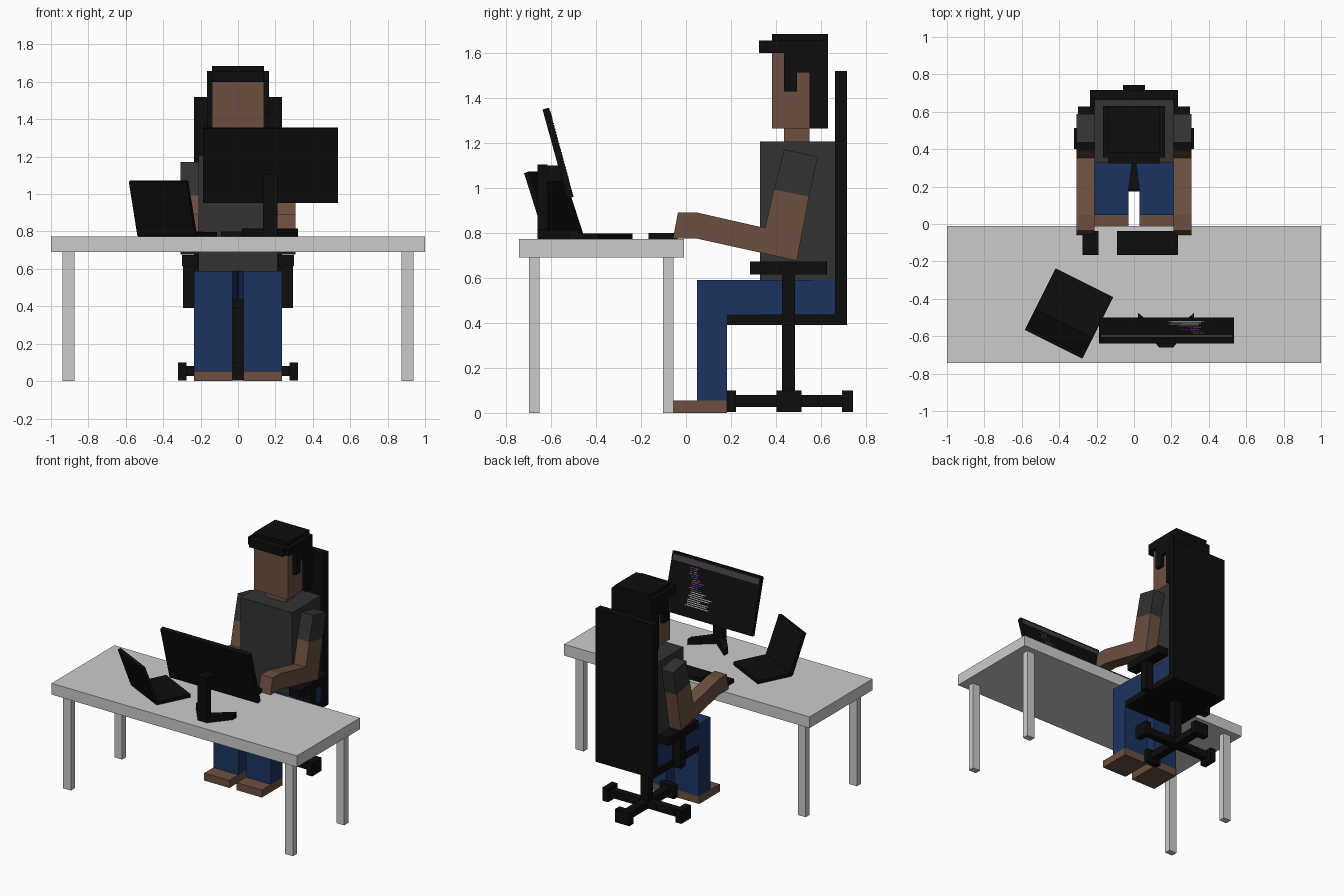
import bpy, bmesh, math, random
from mathutils import Matrix

def material(name, r, g, b):
    m = bpy.data.materials.new(name)
    m.diffuse_color = (r, g, b, 1)
    return m

BLACK = material("black", 0.004, 0.004, 0.004)
SHIRT = material("shirt", 0.033, 0.033, 0.033)
SKIN = material("skin", 0.15, 0.08, 0.05)
DENIM = material("denim", 0.011, 0.033, 0.12)
BAR = material("screen_bar", 0.05, 0.05, 0.05)
CODE = [material("code_orange", 0.6, 0.12, 0.02), material("code_blue", 0.03, 0.08, 0.6),
        material("code_purple", 0.2, 0.03, 0.4), material("code_white", 0.5, 0.5, 0.5)]

def prism(name, profile, lo, hi, axis, mat=None, matrix=None):
    """Extrude a profile: (y, z) points along 'x', or (x, y) points along 'z'."""
    bm = bmesh.new()
    rings = []
    for d in (lo, hi):
        rings.append([bm.verts.new((d, a, b) if axis == 'x' else (a, b, d)) for a, b in profile])
    n = len(profile)
    for r in rings:
        bm.faces.new(r)
    for i in range(n):
        j = (i + 1) % n
        bm.faces.new((rings[0][i], rings[0][j], rings[1][j], rings[1][i]))
    bmesh.ops.recalc_face_normals(bm, faces=bm.faces)
    me = bpy.data.meshes.new(name)
    bm.to_mesh(me)
    bm.free()
    if mat:
        me.materials.append(mat)
    ob = bpy.data.objects.new(name, me)
    bpy.context.collection.objects.link(ob)
    if matrix:
        ob.matrix_world = matrix
    return ob

def box(name, x, y, z, mat=None, matrix=None):
    pts = [(x[0], y[0]), (x[1], y[0]), (x[1], y[1]), (x[0], y[1])]
    return prism(name, pts, z[0], z[1], 'z', mat, matrix)

def span(s, a, b):
    return tuple(sorted((s * a, s * b)))

# Desk
box("desk_top", (-1, 1), (-0.742, -0.01), (0.69, 0.773))
for s in (-1, 1):
    for y in (-0.698, -0.102):
        box("desk_leg", span(s, 0.873, 0.937), (y, y + 0.047), (0, 0.69))

# Office chair
box("seat", (-0.235, 0.235), (0.182, 0.716), (0.39, 0.437), BLACK)
box("backrest", (-0.235, 0.235), (0.662, 0.716), (0.39, 1.52), BLACK)
box("chair_column", (-0.03, 0.03), (0.427, 0.484), (0.03, 0.39), BLACK)
box("chair_base_side_bar", (-0.29, 0.29), (0.43, 0.484), (0.027, 0.08), BLACK)
box("chair_base_long_bar", (-0.03, 0.03), (0.2, 0.72), (0.027, 0.08), BLACK)
for s in (-1, 1):
    box("chair_side_foot", span(s, 0.275, 0.322), (0.402, 0.514), (0.003, 0.1), BLACK)
    yc = 0.458 + s * 0.26
    box("chair_end_foot", (-0.058, 0.058), (yc - 0.025, yc + 0.025), (0.003, 0.1), BLACK)
    box("armrest_post", span(s, 0.23, 0.295), (0.427, 0.484), (0.39, 0.617), BLACK)
    box("armrest", span(s, 0.215, 0.3), (0.284, 0.627), (0.615, 0.673), BLACK)

# Torso, neck and head
box("torso", (-0.21, 0.21), (0.329, 0.662), (0.59, 1.207), SHIRT)
box("neck", (-0.08, 0.08), (0.436, 0.55), (1.2, 1.27), SKIN)
box("head", (-0.139, 0.139), (0.382, 0.6), (1.265, 1.65), SKIN)

# Hair: crown, fringe band, back block and stepped sideburns
box("hair_crown", (-0.139, 0.139), (0.382, 0.631), (1.65, 1.684), BLACK)
box("hair_fringe", (-0.139, 0.139), (0.324, 0.39), (1.6, 1.657), BLACK)
box("hair_back", (-0.166, 0.166), (0.55, 0.631), (1.265, 1.657), BLACK)
side_hair = [(0.355, 1.6), (0.436, 1.6), (0.436, 1.43), (0.493, 1.43), (0.493, 1.514),
             (0.55, 1.514), (0.55, 1.657), (0.355, 1.657)]
for s in (-1, 1):
    x = span(s, 0.138, 0.166)
    prism("hair_side", side_hair, x[0], x[1], 'x', BLACK)

# Arms and legs
sleeve = [(0.436, 1.171), (0.587, 1.14), (0.547, 0.962), (0.391, 0.993)]
arm = [(0.391, 0.993), (0.547, 0.962), (0.493, 0.677), (0.049, 0.775), (-0.058, 0.775),
       (-0.036, 0.891), (0.049, 0.891), (0.352, 0.822)]
for s in (-1, 1):
    x = span(s, 0.21, 0.307)
    prism("sleeve", sleeve, x[0], x[1], 'x', SHIRT)
    prism("arm", arm, x[0], x[1], 'x', SKIN)
    thigh = [(0.03, 0.049), (0.235, 0.049), (0.235, 0.2), (0.212, 0.662),
             (0.002, 0.662), (0.002, 0.38), (0.03, 0.182)]
    prism("thigh", [(s * a, b) for a, b in thigh], 0.437, 0.59, 'z', DENIM)
    box("shin", span(s, 0.03, 0.235), (0.049, 0.182), (0.055, 0.437), DENIM)
    box("foot", span(s, 0.03, 0.235), (-0.058, 0.182), (0, 0.055), SKIN)

# Monitor, tilted back, screen facing the sitter
tilt = Matrix.Translation((0.174, -0.50, 0.961)) @ Matrix.Rotation(math.radians(15.4), 4, 'X')
box("monitor_panel", (-0.361, 0.361), (-0.03, 0), (0, 0.411), BLACK, tilt)
box("screen_title_bar", (-0.35, 0.35), (-0.001, 0.002), (0.355, 0.395), BAR, tilt)
random.seed(4)
for i in range(20):
    z = 0.335 - i * 0.0135
    x = 0.2 - random.choice((0, 0.015, 0.03))
    for k in range(2 if i < 12 else 1):
        w = random.uniform(0.015, 0.05) if i < 12 else random.uniform(0.08, 0.2)
        mat = random.choice(CODE[:3]) if i < 12 else CODE[3]
        box("code_line", (x - w, x), (-0.001, 0.002), (z, z + 0.006), mat, tilt)
        x -= w + 0.008

# Monitor stand
box("stand_column", (0.134, 0.21), (-0.66, -0.615), (0.773, 1.105), BLACK)
box("stand_bracket", (0.134, 0.21), (-0.62, -0.55), (1.03, 1.1), BLACK)
v_base = [(0.134, -0.66), (0.21, -0.66), (0.322, -0.52), (0.322, -0.475),
          (0.172, -0.6), (0.022, -0.475), (0.022, -0.52)]
prism("stand_base", v_base, 0.773, 0.815, 'z', BLACK)

# Laptop, turned toward the sitter
turn = Matrix.Translation((-0.38, -0.543, 0.773)) @ Matrix.Rotation(math.radians(-26.6), 4, 'Z')
box("laptop_base", (-0.172, 0.172), (0, 0.256), (0, 0.024), BLACK, turn)
lid = [(0, 0.0), (0.012, 0.018), (-0.09, 0.3), (-0.112, 0.293), (-0.012, 0.01)]
prism("laptop_lid", lid, -0.172, 0.172, 'x', BLACK, turn)

# Keyboard and mouse
box("keyboard", (-0.092, 0.235), (-0.166, -0.038), (0.773, 0.801), BLACK)
box("mouse", (-0.275, -0.19), (-0.166, -0.038), (0.773, 0.801), BLACK)
